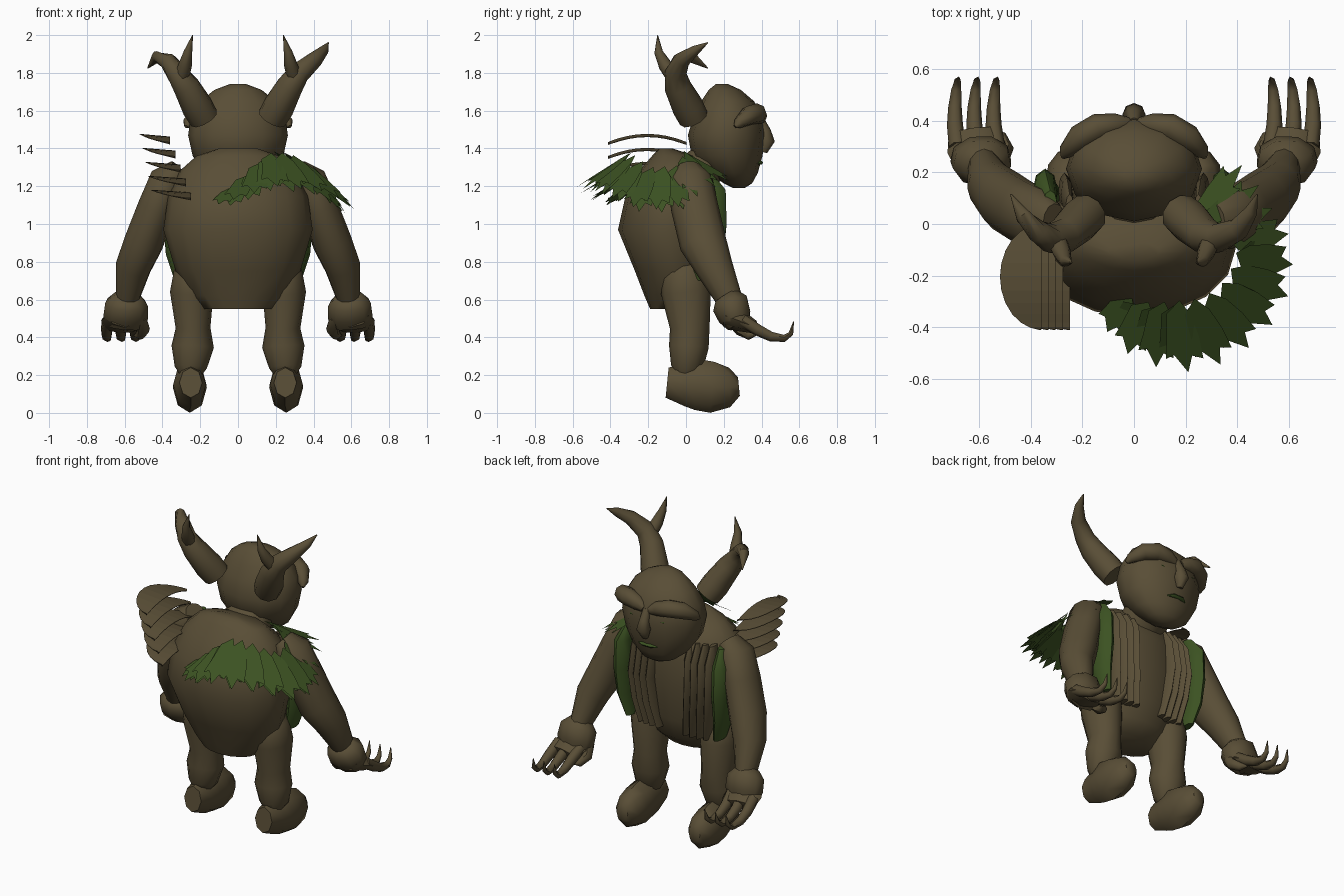
import bpy, bmesh, math
from mathutils import Vector


def material(name, rgb):
    m = bpy.data.materials.new(name)
    m.diffuse_color = (*rgb, 1)
    return m


BROWN = material("bark_brown", (0.100, 0.076, 0.037))
GREEN = material("leaf_green", (0.045, 0.085, 0.016))


def finish(name, bm, mat):
    bmesh.ops.recalc_face_normals(bm, faces=bm.faces)
    me = bpy.data.meshes.new(name)
    bm.to_mesh(me)
    bm.free()
    me.materials.append(mat)
    ob = bpy.data.objects.new(name, me)
    bpy.context.collection.objects.link(ob)
    return ob


def loft(name, rings, mat=BROWN, n=12, axis=None, side=1):
    """Skin elliptical rings (x, y, z, ra, rb) along their path or a fixed axis."""
    bm = bmesh.new()
    P = [Vector((r[0] * side, r[1], r[2])) for r in rings]
    whole = Vector(axis) if axis else (P[-1] - P[0]).normalized()
    ref = Vector((0, 0, 1)) if abs(whole.x) > 0.8 else Vector((1, 0, 0))
    loops = []
    for i, r in enumerate(rings):
        t = whole if axis else (P[min(i + 1, len(P) - 1)] - P[max(i - 1, 0)]).normalized()
        a = (ref - t * ref.dot(t)).normalized()
        b = t.cross(a)
        ra, rb = r[3], r[-1]
        loops.append([bm.verts.new(P[i] + a * ra * math.cos(k) + b * rb * math.sin(k))
                      for k in [math.tau * (j / n) + math.pi / 2 for j in range(n)]])
    for l0, l1 in zip(loops, loops[1:]):
        for j in range(n):
            k = (j + 1) % n
            bm.faces.new((l0[j], l0[k], l1[k], l1[j]))
    bm.faces.new(loops[0])
    bm.faces.new(loops[-1])
    return finish(name, bm, mat)


def stack(name, profile, n=16):
    """Horizontal slices given as (z, back y, front y, half width)."""
    return loft(name, [(0, (y0 + y1) / 2, z, w, (y1 - y0) / 2) for z, y0, y1, w in profile],
                n=n, axis=(0, 0, 1))


def blend(points, d):
    """Linear interpolation through (angle, value) pairs."""
    for (a0, v0), (a1, v1) in zip(points, points[1:]):
        if d <= a1:
            return v0 + (v1 - v0) * max(0, (d - a0) / (a1 - a0))
    return points[-1][1]


# torso, neck and head
stack("torso", [(0.55, -0.19, 0.04, 0.18), (0.62, -0.22, 0.11, 0.25), (0.75, -0.27, 0.15, 0.33),
                (0.97, -0.36, 0.17, 0.395), (1.15, -0.32, 0.17, 0.37), (1.28, -0.25, 0.14, 0.31),
                (1.36, -0.18, 0.05, 0.22), (1.40, -0.14, -0.07, 0.10)])
loft("neck", [(0, -0.02, 1.20, 0.15, 0.12), (0, 0.16, 1.36, 0.15, 0.11)])
stack("head", [(1.19, 0.25, 0.31, 0.04), (1.215, 0.20, 0.35, 0.11), (1.27, 0.12, 0.38, 0.18),
               (1.36, 0.03, 0.405, 0.24), (1.47, 0.01, 0.42, 0.264), (1.57, 0.04, 0.405, 0.25),
               (1.65, 0.08, 0.36, 0.20), (1.71, 0.12, 0.29, 0.125), (1.742, 0.16, 0.22, 0.04)], n=12)
# face
loft("nose", [(0, 0.39, 1.55, 0.025), (0, 0.42, 1.49, 0.03), (0, 0.425, 1.44, 0.045),
              (0, 0.41, 1.38, 0.02)], n=8)
loft("mouth", [(-0.065, 0.38, 1.32, 0.004), (-0.03, 0.393, 1.325, 0.011, 0.016),
               (0.03, 0.393, 1.325, 0.011, 0.016), (0.065, 0.38, 1.32, 0.004)], GREEN, n=6)

for s, tag in ((1, "right"), (-1, "left")):
    loft("brow_" + tag, [(0.02, 0.39, 1.55, 0.025), (0.07, 0.385, 1.57, 0.045),
                         (0.14, 0.375, 1.585, 0.054), (0.21, 0.335, 1.575, 0.052),
                         (0.265, 0.28, 1.535, 0.03), (0.275, 0.26, 1.515, 0.01)], n=8, side=s)
    loft("eye_" + tag, [(0.07, 0.395, 1.49, 0.005), (0.11, 0.38, 1.495, 0.017),
                        (0.17, 0.335, 1.49, 0.005)], GREEN, n=6, side=s)

    # horn with a small prong; the two horn ends differ
    tip = ([(0.405, -0.02, 1.87, 0.044), (0.455, 0.05, 1.92, 0.026), (0.478, 0.115, 1.96, 0.003)] if s > 0 else
           [(0.37, -0.03, 1.86, 0.046), (0.43, 0.03, 1.885, 0.031), (0.478, 0.115, 1.825, 0.003)])
    loft("horn_" + tag, [(0.18, 0.04, 1.56, 0.08), (0.215, 0.01, 1.62, 0.084),
                         (0.275, -0.045, 1.73, 0.071), (0.325, -0.055, 1.80, 0.058)] + tip, n=10, side=s)
    loft("horn_prong_" + tag, [(0.30, -0.06, 1.77, 0.04), (0.28, -0.11, 1.84, 0.036),
                               (0.265, -0.145, 1.91, 0.023), (0.24, -0.15, 2.0, 0.002)], n=8, side=s)

    # arm, cuff and hand
    loft("arm_" + tag, [(0.31, 0.01, 1.29, 0.06, 0.07), (0.37, 0.02, 1.23, 0.10, 0.12),
                        (0.43, 0.045, 1.09, 0.10, 0.125), (0.50, 0.09, 0.90, 0.105, 0.125),
                        (0.555, 0.15, 0.77, 0.095, 0.10), (0.585, 0.23, 0.60, 0.06, 0.07)],
         side=s)
    loft("cuff_" + tag, [(0.585, 0.21, 0.62, 0.07, 0.065), (0.59, 0.235, 0.58, 0.115, 0.10),
                         (0.595, 0.26, 0.51, 0.12, 0.09), (0.60, 0.28, 0.46, 0.10, 0.06)],
         n=9, side=s)
    loft("palm_" + tag, [(0.60, 0.22, 0.51, 0.09, 0.06), (0.61, 0.29, 0.485, 0.115, 0.055),
                         (0.62, 0.36, 0.455, 0.10, 0.035)], n=8, side=s)
    for i, x in enumerate((0.545, 0.62, 0.695)):
        loft(f"finger_{tag}_{i}", [(x - 0.01, 0.30, 0.49, 0.035), (x, 0.38, 0.44, 0.032),
                                   (x, 0.45, 0.405, 0.027), (x - 0.005, 0.52, 0.395, 0.020),
                                   (x - 0.01, 0.555, 0.42, 0.014), (x - 0.015, 0.57, 0.485, 0.002)],
             n=7, side=s)
    loft("thumb_" + tag, [(0.52, 0.24, 0.50, 0.035), (0.50, 0.29, 0.44, 0.034),
                          (0.52, 0.34, 0.41, 0.025), (0.55, 0.37, 0.41, 0.003)], n=7, side=s)

    # leg and rounded foot
    loft("leg_" + tag, [(0.21, -0.03, 0.80, 0.07, 0.07), (0.235, -0.01, 0.74, 0.105, 0.12),
                        (0.245, 0.0, 0.64, 0.115, 0.132), (0.238, 0.02, 0.45, 0.092, 0.105),
                        (0.24, 0.015, 0.35, 0.112, 0.105), (0.25, 0.005, 0.24, 0.085, 0.085),
                        (0.25, -0.01, 0.19, 0.05, 0.05)], side=s)
    loft("foot_" + tag, [(0.25, -0.10, 0.16, 0.06, 0.08), (0.25, 0.0, 0.15, 0.08, 0.115),
                         (0.255, 0.06, 0.15, 0.088, 0.135), (0.255, 0.14, 0.135, 0.09, 0.135),
                         (0.255, 0.23, 0.135, 0.078, 0.105), (0.255, 0.28, 0.14, 0.04, 0.05)],
         n=8, side=s)

    # overlapping vest slats, the outer one green
    for i, (x, y) in enumerate(((0.125, 0.125), (0.17, 0.125), (0.215, 0.12), (0.26, 0.11))):
        loft(f"vest_slat_{tag}_{i}",
             [(x - 0.01, y - 0.03, 1.27, 0.014, 0.035), (x, y, 1.17, 0.024, 0.07),
              (x + 0.01, y + 0.015, 1.0, 0.024, 0.075), (x - 0.005, y + 0.005, 0.84, 0.024, 0.07),
              (x - 0.03, y - 0.01, 0.68, 0.019, 0.05)], n=8, axis=(0, 0, 1), side=s)
    loft("vest_edge_" + tag,
         [(0.325, 0.09, 1.28, 0.025, 0.04), (0.345, 0.13, 1.18, 0.045, 0.08),
          (0.345, 0.125, 1.0, 0.05, 0.09), (0.34, 0.11, 0.84, 0.042, 0.085),
          (0.31, 0.10, 0.70, 0.026, 0.06)], GREEN, n=8, axis=(0, 0, 1), side=s)

# arched half-round plates stacked above the left shoulder
for i in range(5):
    edge, outer, z = -0.36 + 0.028 * i, -0.52 + 0.015 * i, 1.477 - 0.074 * i
    bm = bmesh.new()
    cols = []
    for k in range(13):
        v = -math.cos(math.pi * k / 12)
        y = -0.205 + 0.205 * v
        bulge = math.sqrt(max(0, 1 - v * v))
        zz = z - 0.042 * v * v
        cols.append([bm.verts.new((edge, y, zz - 0.014)),
                     bm.verts.new((edge + (outer - edge) * max(bulge, 0.02), y, zz))])
    for c0, c1 in zip(cols, cols[1:]):
        bm.faces.new((c0[0], c1[0], c1[1], c0[1]))
    ob = finish(f"shoulder_plate_{i}", bm, BROWN)
    ob.modifiers.new("thickness", "SOLIDIFY").thickness = 0.003

# leaf mantle wrapped round the right shoulder, two layers of broad ragged leaves
INNER_R = [(-128, 0.28), (-90, 0.25), (-45, 0.28), (-5, 0.28), (25, 0.15), (48, 0.10)]
OUTER_R = [(-128, 0.42), (-110, 0.47), (-80, 0.515), (-30, 0.51), (0, 0.47), (20, 0.41), (48, 0.41)]
INNER_Z = [(-128, 1.19), (-105, 1.27), (-88, 1.36), (-60, 1.36), (-25, 1.28), (5, 1.29), (25, 1.37)]
OUTER_Z = [(-128, 1.10), (-105, 1.14), (-85, 1.20), (-50, 1.17), (-20, 1.07), (5, 1.09), (30, 1.20), (48, 1.23)]
bm = bmesh.new()
for layer, count in ((0, 13), (1, 11)):
    for i in range(count):
        d = -126 + 172 * (i + 0.5 * layer) / (count - 1 + layer)
        r0, r1 = blend(INNER_R, d) + 0.01 * layer, blend(OUTER_R, d) - 0.05 * layer
        z0, z1 = blend(INNER_Z, d) - 0.02 * layer, blend(OUTER_Z, d) - 0.02 * layer

        def pt(f, da):
            r, a = r0 + (r1 - r0) * f, math.radians(d + da)
            return bm.verts.new((0.14 + r * math.cos(a), -0.07 + r * math.sin(a), z0 + (z1 - z0) * f))
        bm.faces.new([pt(0.1, -10), pt(0.5, -9), pt(0.78, -9), pt(0.72, -5), pt(1, 1), pt(0.76, 4),
                      pt(0.84, 9), pt(0.5, 10), pt(0.15, 9), pt(-0.1, 2)])
finish("leaf_mantle", bm, GREEN)

# smooth everything but the crisp leaves and plates
for ob in bpy.context.scene.objects:
    ob.select_set(ob.type == 'MESH' and not ob.name.startswith(("leaf", "shoulder")))
bpy.context.view_layer.objects.active = bpy.data.objects["torso"]
bpy.ops.object.shade_smooth_by_angle(angle=math.radians(52))
